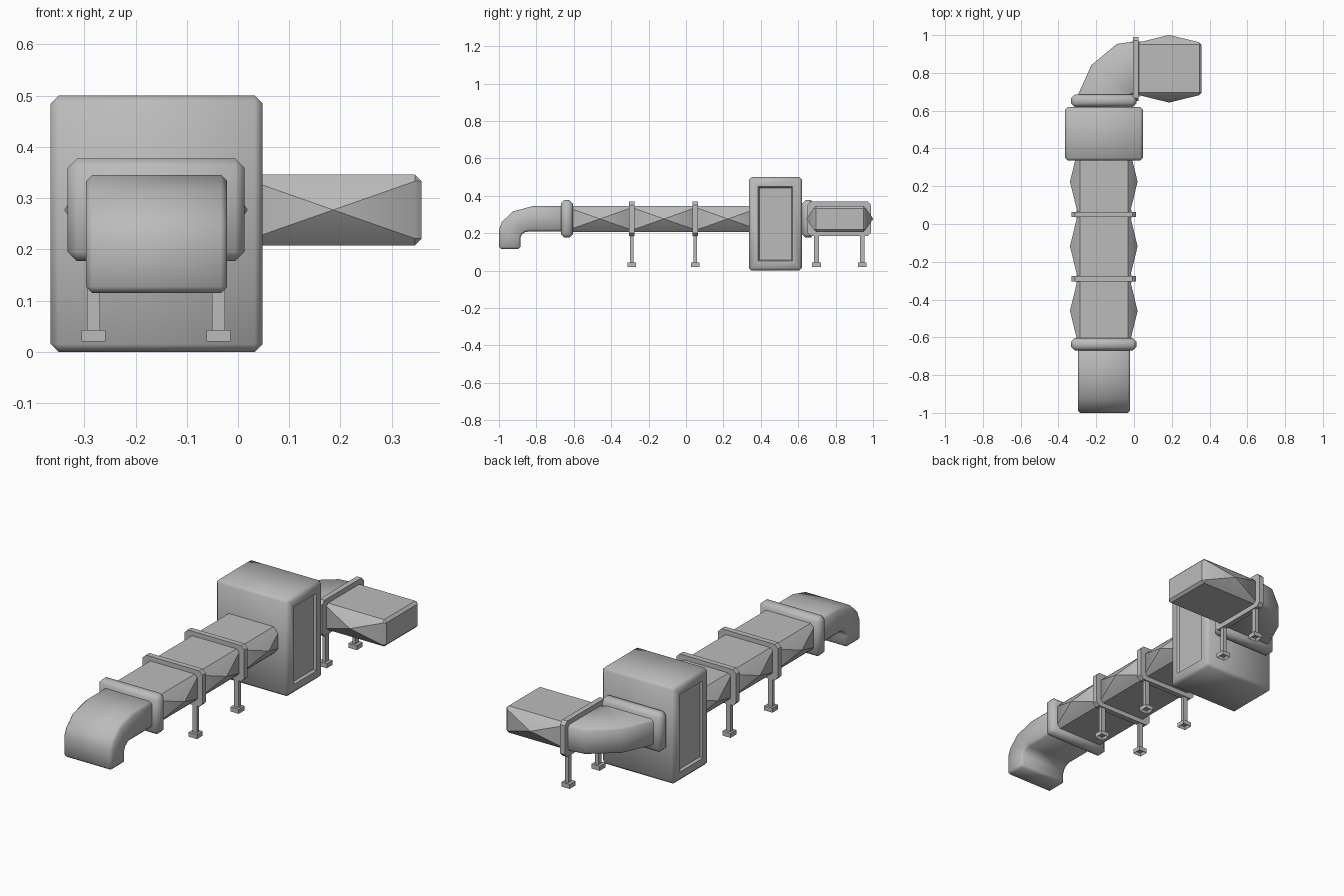
import bpy, bmesh, math
from mathutils import Matrix, Vector

cube = bpy.data.objects.get("Cube")
if cube:
    bpy.data.objects.remove(cube)

GREY = (0.5, 0.5, 0.5, 1)
metal = bpy.data.materials.new("grey_metal")
metal.use_nodes = True
metal.diffuse_color = GREY
metal.node_tree.nodes["Principled BSDF"].inputs["Base Color"].default_value = GREY

DUCT_X, DUCT_Z = -0.16, 0.277
BACK_Y = 0.822


def finish(name, bm, place=None, angle=50):
    """Turn a bmesh into a shaded, coloured object."""
    if place:
        bm.transform(place)
    bmesh.ops.recalc_face_normals(bm, faces=bm.faces)
    mesh = bpy.data.meshes.new(name)
    bm.to_mesh(mesh)
    bm.free()
    mesh.materials.append(metal)
    obj = bpy.data.objects.new(name, mesh)
    bpy.context.collection.objects.link(obj)
    bpy.ops.object.select_all(action='DESELECT')
    obj.select_set(True)
    bpy.context.view_layer.objects.active = obj
    bpy.ops.object.shade_smooth_by_angle(angle=math.radians(angle))
    return obj


def bevel(bm, width, edges=None):
    bmesh.ops.bevel(bm, geom=edges or bm.edges[:], offset=width, segments=1,
                    affect='EDGES', clamp_overlap=True)


def box(size, center=(0, 0, 0), chamfer=0):
    bm = bmesh.new()
    bmesh.ops.create_cube(bm, size=1, matrix=Matrix.Translation(center) @ Matrix.Diagonal((*size, 1)))
    if chamfer:
        bevel(bm, chamfer)
    bm.normal_update()
    return bm


def side_faces(bm):
    """The two large faces looking along +x and -x."""
    return sorted((f for f in bm.faces if abs(f.normal.x) > 0.99),
                  key=lambda f: -f.calc_area())[:2]


def place(x, y, z, turn=0):
    return Matrix.Translation((x, y, z)) @ Matrix.Rotation(math.radians(turn), 4, 'Z')


def duct(name, matrix):
    """Straight duct whose sides are creased out to a low pyramid."""
    bm = box((0.28, 0.345, 0.138), chamfer=0.013)
    sides = side_faces(bm)
    for v in bmesh.ops.poke(bm, faces=sides)["verts"]:
        v.co.x += math.copysign(0.039, v.co.x)
    finish(name, bm, matrix, 33)


def support(name, matrix):
    """Thin collar on two legs with hollow feet."""
    bm = box((0.34, 0.028, 0.185))
    bevel(bm, 0.018, [e for e in bm.edges if abs((e.verts[0].co - e.verts[1].co).y) > 0.01])
    finish(name + "_collar", bm, matrix, 25)
    for side, sx in (("left", 1), ("right", -1)):
        x = 0.122 * sx
        finish(f"{name}_{side}_leg", box((0.026, 0.018, 0.17), (x, 0, -0.16)), matrix, 25)
        foot = box((0.047, 0.047, 0.023), (x, 0, -0.2455))
        base = [f for f in foot.faces if f.normal.z < -0.9]
        bmesh.ops.inset_region(foot, faces=base, thickness=0.009)
        bmesh.ops.translate(foot, verts=base[0].verts[:], vec=(0, 0, 0.014))
        finish(f"{name}_{side}_foot", foot, matrix, 25)


def elbow(name, outer, inner, to_3d, low, high):
    """Bent duct: matching outer and inner paths joined as a rectangular tube."""
    bm = bmesh.new()
    rings = [[bm.verts.new(to_3d(p, w)) for p, w in ((o, low), (o, high), (i, high), (i, low))]
             for o, i in zip(outer, inner)]
    for a, b in zip(rings, rings[1:]):
        for k in range(4):
            bm.faces.new((a[k], a[k - 1], b[k - 1], b[k]))
    bm.faces.new(rings[0])
    bm.faces.new(rings[-1])
    bmesh.ops.recalc_face_normals(bm, faces=bm.faces)
    bevel(bm, 0.012, [e for e in bm.edges if e.calc_face_angle(0) > math.radians(60)])
    finish(name, bm, angle=50)


# Main run of ducts and the branch duct at the back
for i in range(3):
    duct(f"main_duct_{i + 1}", place(DUCT_X, -0.46 + 0.342 * i, DUCT_Z))
duct("branch_duct", place(0.186, BACK_Y, DUCT_Z, 90))

# Supports
support("front_support", place(DUCT_X, -0.29, DUCT_Z))
support("middle_support", place(DUCT_X, 0.05, DUCT_Z))
support("branch_support", place(0.01, BACK_Y - 0.002, DUCT_Z, 90))

# Rounded flanges at both bends
for name, y in (("front_flange", -0.637), ("back_flange", 0.653)):
    finish(name, box((0.345, 0.065, 0.2), chamfer=0.018), place(DUCT_X, y, DUCT_Z))

# Central unit with a recessed panel on each side
unit = box((0.413, 0.285, 0.5), chamfer=0.015)
panels = side_faces(unit)
bmesh.ops.inset_individual(unit, faces=panels, thickness=0.05)
bmesh.ops.inset_individual(unit, faces=panels, thickness=0.01, depth=-0.012)
finish("central_unit", unit, place(-0.159, 0.478, 0.25))

# Downturned outlet at the front (paths in y, z)
elbow("front_outlet",
      [(-0.63, 0.345), (-0.82, 0.345), (-0.925, 0.317), (-0.985, 0.26), (-1.0, 0.22), (-1.0, 0.115)],
      [(-0.63, 0.21), (-0.84, 0.21), (-0.862, 0.205), (-0.878, 0.193), (-0.885, 0.175), (-0.885, 0.115)],
      lambda p, w: Vector((w, *p)), -0.297, -0.021)

# Horizontal bend at the back (paths in x, y)
elbow("back_bend",
      [(-0.296, 0.64), (-0.296, 0.685), (-0.225, 0.842), (-0.09, 0.953), (0.0, 0.966), (0.03, 0.966)],
      [(-0.021, 0.64), (-0.021, 0.672), (-0.018, 0.682), (-0.01, 0.687), (0.0, 0.688), (0.03, 0.688)],
      lambda p, w: Vector((*p, w)), 0.21, 0.345)
